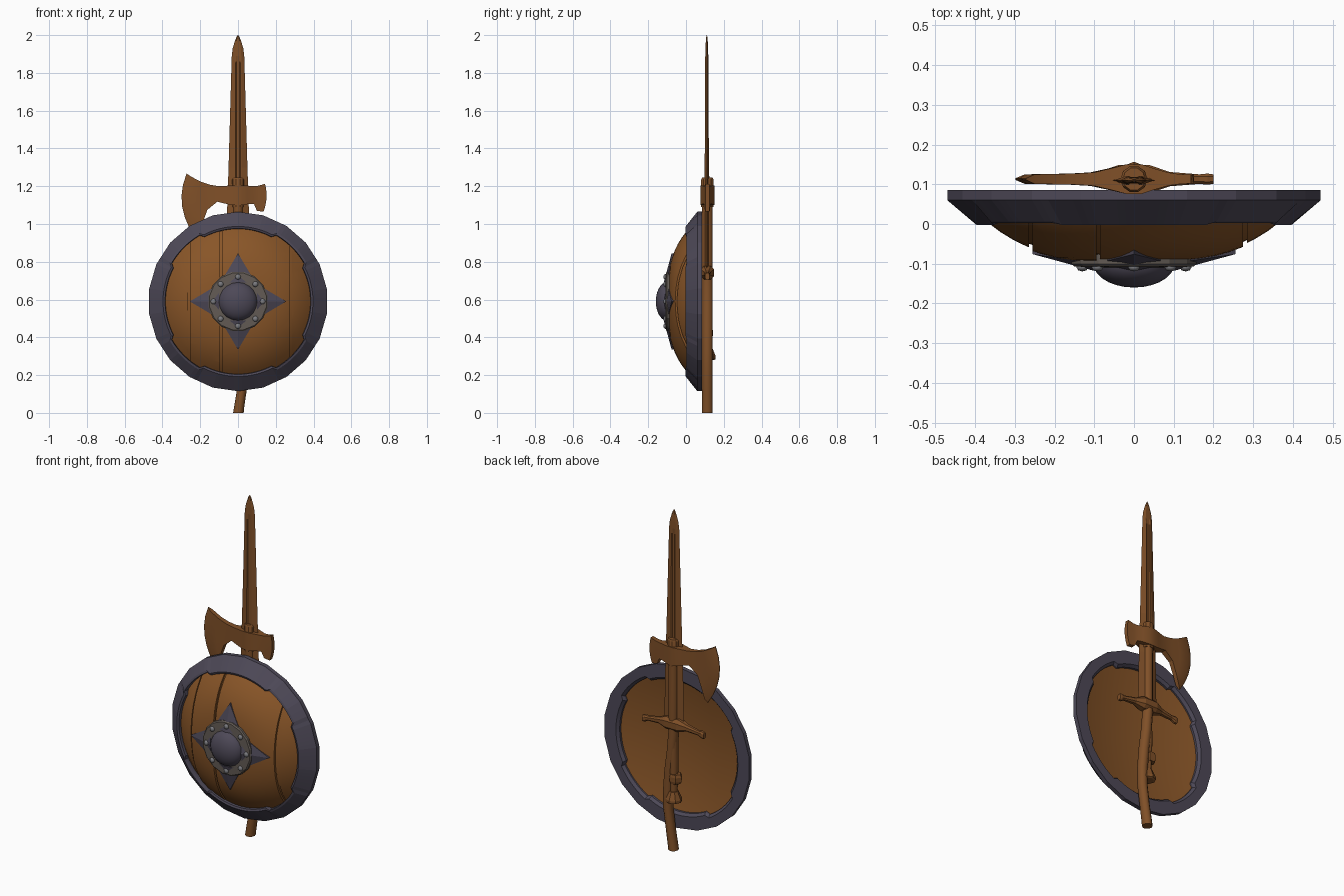
import bpy, bmesh, math
from mathutils import Vector

if "Cube" in bpy.data.objects:
    bpy.data.objects.remove(bpy.data.objects["Cube"])

CZ = 0.59      # shield centre height
CY = 0.113     # depth of the weapons behind the shield


def material(name, rgb):
    m = bpy.data.materials.new(name)
    m.diffuse_color = (*rgb, 1)
    m.use_nodes = True
    m.node_tree.nodes["Principled BSDF"].inputs["Base Color"].default_value = m.diffuse_color
    return m


WOOD = material("shield wood", (0.25, 0.092, 0.021))
BROWN = material("weapon brown", (0.215, 0.08, 0.021))
IRON = material("dark iron", (0.075, 0.066, 0.096))
STEEL = material("ring grey", (0.125, 0.105, 0.09))
STUD = material("stud grey", (0.2, 0.2, 0.215))


def finish(name, bm, mat, smooth=0.0):
    bmesh.ops.remove_doubles(bm, verts=bm.verts, dist=1e-5)
    bmesh.ops.recalc_face_normals(bm, faces=bm.faces)
    me = bpy.data.meshes.new(name)
    bm.to_mesh(me)
    bm.free()
    me.materials.append(mat)
    if smooth:
        me.shade_smooth()
        me.set_sharp_from_angle(angle=smooth)
    ob = bpy.data.objects.new(name, me)
    bpy.context.collection.objects.link(ob)
    return ob


def loft_bm(rings, closed=False, caps=True):
    """Join equal-length rings of points with quads."""
    bm = bmesh.new()
    vs = [[bm.verts.new(p) for p in r] for r in rings]
    n = len(vs[0])
    pairs = list(zip(vs, vs[1:])) + ([(vs[-1], vs[0])] if closed else [])
    for a, b in pairs:
        for i in range(n):
            j = (i + 1) % n
            bm.faces.new((a[i], a[j], b[j], b[i]))
    if caps and not closed:
        bm.faces.new(vs[0])
        bm.faces.new(vs[-1])
    return bm


def circle_y(r, y, n, phase=0.0):
    return [(r * math.sin(2 * math.pi * (i + phase) / n), y,
             CZ + r * math.cos(2 * math.pi * (i + phase) / n)) for i in range(n)]


def tube(name, stations, n=10, smooth=0.7):
    """Upright tube through (x, z, rx, ry) stations."""
    rings = [[(x + rx * math.cos(2 * math.pi * i / n),
               CY + ry * math.sin(2 * math.pi * i / n), z) for i in range(n)]
             for x, z, rx, ry in stations]
    return finish(name, loft_bm(rings), BROWN, smooth)


def dome_y(r):
    return -0.096 + 0.115 * (r / 0.39) ** 3.2


def back_y(r):
    return 0.04 * (r / 0.4) ** 2


# Shield boards: thick slices of a dome over an inner sheet, with a shallow back panel
def dome_bm(shape, offset, thick):
    rs = [0.405 * k / 12 for k in range(12, -1, -1)]
    bm = loft_bm([circle_y(r, shape(r) + offset, 44) for r in rs], caps=False)
    bmesh.ops.remove_doubles(bm, verts=bm.verts, dist=1e-5)
    return bm


def thicken(bm, t):
    res = bmesh.ops.extrude_face_region(bm, geom=bm.faces[:], use_keep_orig=True)
    moved = [g for g in res["geom"] if isinstance(g, bmesh.types.BMVert)]
    bmesh.ops.translate(bm, vec=(0, t, 0), verts=moved)


cuts = [-0.42, -0.26, -0.09, 0.28, 0.42]
for k in range(4):
    bm = dome_bm(dome_y, (0.004, -0.002, 0.001, 0.006)[k], 0)
    for x, sign in ((cuts[k] + 0.005, -1), (cuts[k + 1] - 0.005, 1)):
        bmesh.ops.bisect_plane(bm, geom=bm.verts[:] + bm.edges[:] + bm.faces[:],
                               plane_co=(x, 0, 0), plane_no=(sign, 0, 0), clear_outer=True)
    thicken(bm, 0.016)
    finish("shield_board_%d" % (k + 1), bm, WOOD, 0.7)
finish("shield_inner_sheet", dome_bm(dome_y, 0.013, 0), WOOD, 0.7)
bm = dome_bm(back_y, 0.008, 0)
thicken(bm, 0.012)
finish("shield_back_panel", bm, WOOD, 0.7)

# Shield rim: 22 sides outside, stepped inner edge
rim = []
N = 132
for i in range(N):
    a = 2 * math.pi * i / N
    side = 2 * math.pi / 22
    rout = 0.475 * math.cos(side / 2) / math.cos(a % side - side / 2)
    quarter = (i / N * 4 + 0.5) % 1.0
    wide = abs(quarter - 0.5) < 0.31
    rin = 0.383 if wide else 0.403
    prof = [(rin, 0.022), (rin + 0.003, 0.002), (rin + 0.014, -0.002 if wide else 0.006), (rout, 0.06),
            (rout, 0.085), (rin + 0.014, 0.085), (rin, 0.07)]
    rim.append([(r * math.sin(a), y, CZ + r * math.cos(a)) for r, y in prof])
finish("shield_rim", loft_bm(rim, closed=True), IRON)

# Four-pointed iron star
for k in range(4):
    a = k * math.pi / 2
    def at(r, s, y):
        return Vector((r * math.sin(a) + s * math.cos(a), y, CZ + r * math.cos(a) - s * math.sin(a)))
    bm = bmesh.new()
    top = [bm.verts.new(p) for p in (at(0.255, 0, -0.076), at(0.10, 0.092, -0.099),
                                     at(0.10, 0, -0.118), at(0.10, -0.092, -0.099))]
    low = [bm.verts.new(p) for p in (at(0.255, 0, -0.055), at(0.10, 0.092, -0.07),
                                     at(0.10, 0, -0.07), at(0.10, -0.092, -0.07))]
    bm.faces.new((top[0], top[1], top[2]))
    bm.faces.new((top[0], top[2], top[3]))
    bm.faces.new(low)
    for i in range(4):
        j = (i + 1) % 4
        bm.faces.new((top[i], top[j], low[j], low[i]))
    finish("star_point_%d" % (k + 1), bm, IRON)

# Boss ring, boss dome and studs
ring = [(0.16, -0.075), (0.16, -0.101), (0.153, -0.107), (0.10, -0.109), (0.10, -0.075)]
finish("boss_ring", loft_bm([circle_y(r, y, 16, 0.5) for r, y in ring], caps=False), STEEL)
boss = [(0.103 * math.cos(t * math.pi / 14), -0.098 - 0.062 * math.sin(t * math.pi / 14))
        for t in range(8)]
finish("boss_dome", loft_bm([circle_y(r, y, 20) for r, y in boss], caps=False), IRON, 0.7)
for k in range(8):
    a = k * math.pi / 4
    bm = bmesh.new()
    bmesh.ops.create_uvsphere(bm, u_segments=8, v_segments=6, radius=0.015)
    bmesh.ops.scale(bm, vec=(1, 0.7, 1), verts=bm.verts)
    bmesh.ops.translate(bm, vec=(0.13 * math.sin(a), -0.109, CZ + 0.13 * math.cos(a)), verts=bm.verts)
    finish("stud_%d" % (k + 1), bm, STUD, 0.8)

# Sword blade with a fuller on both faces
blade = []
for z, w, t, g in ((0.74, 0.064, 0.012, 0.005), (1.06, 0.058, 0.012, 0.005), (1.3, 0.05, 0.011, 0.005),
                   (1.86, 0.034, 0.009, 0.004), (1.89, 0.033, 0.008, 0.0), (1.93, 0.028, 0.007, 0.0),
                   (1.97, 0.016, 0.005, 0.0), (1.99, 0.008, 0.003, 0.0), (2.0, 0.001, 0.001, 0.0)):
    f = min(0.013, w * 0.35)
    half = [(w, 0), (f * 1.5, t), (f, t), (f * 0.6, t - g), (-f * 0.6, t - g), (-f, t), (-f * 1.5, t)]
    sec = half + [(-x, -y) for x, y in half]
    blade.append([(x, CY - 0.003 + y, z) for x, y in sec])
finish("sword_blade", loft_bm(blade), BROWN)

# Sword guard, drooping slightly towards its ends
guard = []
for x, z, hz, hy in ((-0.2, 0.722, 0.018, 0.012), (-0.185, 0.724, 0.02, 0.014), (-0.165, 0.728, 0.013, 0.012),
                     (-0.09, 0.738, 0.018, 0.018), (-0.04, 0.742, 0.036, 0.035), (0.04, 0.742, 0.036, 0.035),
                     (0.09, 0.738, 0.018, 0.018), (0.165, 0.728, 0.013, 0.012), (0.185, 0.724, 0.02, 0.014),
                     (0.2, 0.722, 0.018, 0.012)):
    guard.append([(x, CY + b * hy, z + c * hz) for b, c in
                  ((-1, -0.5), (-0.5, -1), (0.5, -1), (1, -0.5), (1, 0.5), (0.5, 1), (-0.5, 1), (-1, 0.5))])
finish("sword_guard", loft_bm(guard), BROWN)

# Sword grip, collar and pommel
tube("sword_grip", [(0, 0.34, 0.02, 0.02), (0, 0.53, 0.026, 0.026), (0, 0.72, 0.022, 0.022)])
tube("grip_collar", [(-0.012, 0.395, 0.03, 0.03), (-0.012, 0.41, 0.038, 0.034),
                     (-0.012, 0.435, 0.038, 0.034), (-0.012, 0.45, 0.03, 0.03)], 6, 0)
tube("sword_pommel", [(0, 0.28, 0.034, 0.034), (0, 0.285, 0.045, 0.044), (0, 0.3, 0.045, 0.044),
                      (0, 0.345, 0.024, 0.026)], 8, 0)

# Axe handle, bowed in its lower half
tube("axe_handle", [(0.002, 0.0, 0.028, 0.03), (0.006, 0.03, 0.027, 0.03), (0.02, 0.12, 0.026, 0.029),
                    (0.036, 0.24, 0.027, 0.029), (0.036, 0.34, 0.028, 0.029), (0.026, 0.46, 0.029, 0.03),
                    (0.01, 0.58, 0.029, 0.03), (0, 0.7, 0.028, 0.03), (0, 1.0, 0.028, 0.03),
                    (0, 1.23, 0.027, 0.029)])
tube("axe_collar", [(0, 1.09, 0.034, 0.034), (0, 1.235, 0.034, 0.034), (0, 1.245, 0.028, 0.029)], 10, 0.5)

# Axe head, lofted sideways: top x, z, bottom x, z, bow, half thickness
head = []
for xt, zt, xb, zb, bow, t in ((-0.272, 1.267, -0.222, 0.922, -0.049, 0.002),
                               (-0.25, 1.252, -0.207, 0.945, -0.044, 0.012),
                               (-0.2, 1.225, -0.19, 1.0, -0.02, 0.013),
                               (-0.15, 1.208, -0.162, 1.075, 0, 0.014),
                               (-0.1, 1.2, -0.11, 1.118, 0, 0.017), (-0.05, 1.203, -0.055, 1.105, 0, 0.029),
                               (-0.02, 1.205, -0.02, 1.1, 0, 0.037), (0.02, 1.205, 0.02, 1.1, 0, 0.037),
                               (0.05, 1.203, 0.05, 1.105, 0, 0.027), (0.085, 1.2, 0.085, 1.105, 0, 0.017),
                               (0.11, 1.203, 0.1, 1.07, 0.004, 0.013), (0.143, 1.213, 0.135, 1.065, 0.012, 0.011)):
    side = [(xt + (xb - xt) * s + bow * 4 * s * (1 - s), zt + (zb - zt) * s)
            for s in [k / 6 for k in range(7)]]
    head.append([(x, CY - t, z) for x, z in side] + [(x, CY + t, z) for x, z in reversed(side)])
finish("axe_head", loft_bm(head), BROWN, 0.5)
